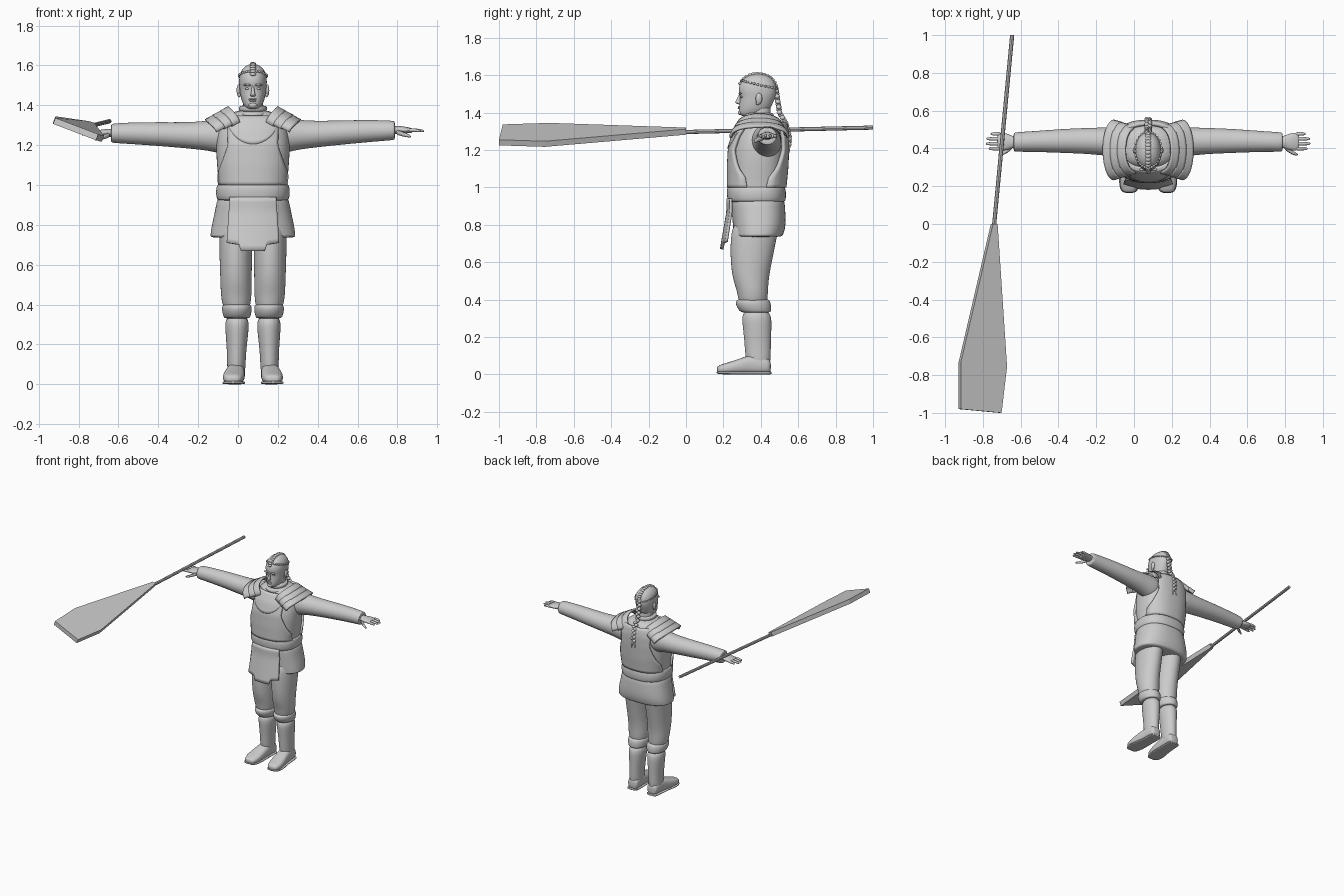
import bpy
import bmesh
import math
from mathutils import Vector

cube = bpy.data.objects.get("Cube")
if cube:
    bpy.data.objects.remove(cube)

CENTRE_X = 0.075
grey = bpy.data.materials.new("plain_grey")
grey.use_nodes = True
grey.diffuse_color = (0.6, 0.6, 0.6, 1)
grey.node_tree.nodes["Principled BSDF"].inputs["Base Color"].default_value = (0.6, 0.6, 0.6, 1)


def make(name, verts, faces, subdivide=0, thickness=0, angle=50):
    """Build a mesh object with optional thickness and subdivision."""
    mesh = bpy.data.meshes.new(name)
    mesh.from_pydata(verts, [], faces)
    bm = bmesh.new()
    bm.from_mesh(mesh)
    bmesh.ops.recalc_face_normals(bm, faces=bm.faces)
    bm.to_mesh(mesh)
    bm.free()
    mesh.materials.append(grey)
    obj = bpy.data.objects.new(name, mesh)
    obj.location.x = CENTRE_X
    bpy.context.collection.objects.link(obj)
    if thickness:
        solid = obj.modifiers.new("thickness", "SOLIDIFY")
        solid.thickness = thickness
        solid.offset = 0
    if subdivide:
        sub = obj.modifiers.new("smooth", "SUBSURF")
        sub.levels = sub.render_levels = subdivide
    bpy.ops.object.select_all(action="DESELECT")
    obj.select_set(True)
    bpy.context.view_layer.objects.active = obj
    if angle:
        bpy.ops.object.shade_smooth_by_angle(angle=math.radians(angle))
    return obj


def loft(name, rows, axis="z", sides=16, power=2, subdivide=2):
    """Skin rounded rings; a row is position, two centres, two radii."""
    verts, faces = [], []
    for pos, a, b, ra, rb in rows:
        for i in range(sides):
            t = math.tau * i / sides
            c, s = math.cos(t), math.sin(t)
            p = a + ra * math.copysign(abs(c) ** (2 / power), c)
            q = b + rb * math.copysign(abs(s) ** (2 / power), s)
            verts.append({"x": (pos, p, q), "y": (p, pos, q), "z": (p, q, pos)}[axis])
    for r in range(len(rows) - 1):
        for i in range(sides):
            j = (i + 1) % sides
            lo, hi = r * sides, (r + 1) * sides
            faces.append((lo + i, lo + j, hi + j, hi + i))
    faces.append(range(sides))
    faces.append(range((len(rows) - 1) * sides, len(rows) * sides))
    return make(name, verts, faces, subdivide)


def patch(name, func, nu, nv, thickness):
    """Grid sheet from func(u, v), both running from 0 to 1."""
    verts = [func(i / nu, j / nv) for j in range(nv + 1) for i in range(nu + 1)]
    w = nu + 1
    faces = [(j * w + i, j * w + i + 1, j * w + w + i + 1, j * w + w + i)
             for j in range(nv) for i in range(nu)]
    return make(name, verts, faces, thickness=thickness)


def blob(name, centre, size, tilt=None):
    """Small smooth ellipsoid."""
    bm = bmesh.new()
    bmesh.ops.create_uvsphere(bm, u_segments=12, v_segments=8, radius=1)
    verts = []
    for v in bm.verts:
        p = Vector(a * b for a, b in zip(v.co, size))
        if tilt:
            p = tilt.to_track_quat("Z", "Y") @ p
        verts.append(p + Vector(centre))
    faces = [[v.index for v in f.verts] for f in bm.faces]
    bm.free()
    return make(name, verts, faces, angle=80)


def stack(rows):
    """Turn height, half width, front y, back y into loft rows."""
    return [(z, 0, (f + b) / 2, w, (b - f) / 2) for z, w, f, b in rows]


def lookup(rows, z):
    for low, high in zip(rows, rows[1:]):
        if z <= high[0]:
            t = max(0, (z - low[0]) / (high[0] - low[0]))
            return [a + (b - a) * t for a, b in zip(low, high)]
    return rows[-1]


def surface(rows, x, z, side, lift, power):
    """Point on the front (-1) or back (1) of a stacked loft."""
    _, w, f, b = lookup(rows, z)
    depth = max(0, 1 - abs(x / w) ** power) ** (1 / power)
    return (x, (f + b) / 2 + side * ((b - f) / 2 * depth + lift), z)


# Tunic body and skirt
TORSO = [(0.9, .175, .24, .525), (1.0, .172, .235, .52), (1.1, .182, .235, .53),
         (1.2, .188, .24, .535), (1.28, .178, .265, .535), (1.34, .145, .3, .525),
         (1.38, .08, .32, .48)]
SKIRT = [(.735, .21, .262, .505), (.74, .217, .255, .52), (.8, .208, .25, .537),
         (.9, .185, .24, .53), (.97, .175, .235, .525)]
loft("tunic_body", stack(TORSO), sides=24, power=2.4)
loft("tunic_skirt", stack(SKIRT), sides=24, power=2.4)
loft("belt", stack([(.92, .165, .24, .52), (.924, .182, .222, .533), (.96, .188, .217, .537),
                    (1.0, .184, .217, .533), (1.012, .165, .235, .52)]), sides=24, power=2.4)

# Padded vest, narrow between the arms and wide under them
VEST = [(1.0, .168), (1.06, .17), (1.13, .145), (1.2, .122), (1.28, .125), (1.345, .12)]
for side, label in ((-1, "front"), (1, "back")):
    def vest(u, v, side=side):
        z = 1.0 + .345 * v
        return surface(TORSO, (2 * u - 1) * lookup(VEST, z)[1], z, side, .008, 2.4)
    patch("vest_" + label, vest, 20, 20, .018)


# Rounded bib on the chest
def bib(u, v):
    x = (2 * u - 1) * .125
    low = 1.335 - .13 * math.sqrt(max(0, 1 - (2 * u - 1) ** 2))
    return surface(TORSO, x, low + (1.345 - low) * v, -1, .015, 2.4)


patch("chest_bib", bib, 24, 8, .014)


# Stepped front flap
def flap(u, v):
    x = (2 * u - 1) * (.13 - .015 * v)
    edge = abs(2 * u - 1)
    low = .67 if edge < .52 else .70 + .02 * (edge - .5)
    z = low + (.94 - low) * v
    return (x, .188 + .035 * min(1, (z - .67) / .2) + 1.3 * x * x, z)


patch("front_flap", flap, 26, 10, .014)

# Rolled collar and neck
for z, r in ((1.352, .085), (1.383, .073)):
    loft("collar_roll", [(z - .017, 0, .39, r - .012, r - .002), (z - .01, 0, .388, r, r + .01),
                         (z + .01, 0, .388, r, r + .01), (z + .017, 0, .39, r - .012, r - .002)])
loft("neck", [(1.33, 0, .4, .055, .06), (1.4, 0, .395, .052, .058), (1.46, 0, .4, .05, .055)])

# Head
HEAD = [(1.38, .025, .3, .37), (1.39, .04, .284, .41), (1.415, .055, .281, .45),
        (1.45, .064, .285, .465), (1.485, .068, .288, .48), (1.51, .071, .28, .487),
        (1.545, .07, .282, .485), (1.58, .057, .303, .467), (1.6, .034, .335, .435),
        (1.608, .012, .365, .4)]
loft("head", stack(HEAD), sides=20, power=2.15)
loft("nose", [(1.443, 0, .29, .009, .006), (1.45, 0, .279, .015, .016), (1.458, 0, .277, .011, .015),
              (1.48, 0, .285, .007, .01), (1.5, 0, .29, .006, .008)], sides=10)
blob("upper_lip", (0, .284, 1.431), (.022, .007, .004))
blob("lower_lip", (0, .284, 1.423), (.019, .008, .005))
blob("chin", (0, .292, 1.4), (.022, .014, .014))
for s in (-1, 1):
    blob("eye", (s * .028, .297, 1.484), (.011, .008, .006))
    blob("brow", (s * .028, .289, 1.502), (.021, .009, .006))
    blob("ear", (s * .072, .39, 1.475), (.01, .018, .03))
    blob("ear_lobe", (s * .069, .384, 1.452), (.008, .011, .012))

# Plaited hairline around the crown, and a ridge over the top
for i in range(30):
    t = math.tau * i / 30
    z = 1.55 - .022 * math.cos(t - math.pi / 2)
    _, w, f, b = lookup(HEAD, z)
    spot = (w * math.cos(t), (f + b) / 2 + (b - f) / 2 * math.sin(t), z)
    blob("hair_plait", spot, (.008, .008, .006))
for i in range(14):
    t = math.pi * (.12 + .8 * i / 13)
    blob("crown_plait", (0, .383 - .098 * math.cos(t), 1.525 + .083 * math.sin(t)),
         (.016, .013, .009))


# Hanging braid with tail
BRAID = [(1.2, .548), (1.27, .552), (1.34, .535), (1.4, .5), (1.5, .485), (1.53, .48)]
for i in range(22):
    z = 1.53 - .3 * i / 21
    s = 1 if i % 2 else -1
    y = lookup(BRAID, z)[1]
    blob("braid_strand", (s * .007, y, z), (.015, .014, .012), Vector((s * .5, 0, 1)))
for s in (-1, 1):
    loft("braid_tail", [(1.18, s * .018, .55, .003, .003), (1.21, s * .012, .552, .008, .007),
                        (1.25, 0, .552, .009, .008)], sides=8, subdivide=1)

# Legs, cuffs, boots, layered shoulder guards, arms and hands
for s, label in ((1, "left_"), (-1, "right_")):
    def mirrored(rows, s=s):
        return [(p, s * a, b, ra, rb) for p, a, b, ra, rb in rows]

    loft(label + "trouser", mirrored([
        (.37, .08, .36, .06, .07), (.4, .083, .358, .072, .08), (.45, .084, .355, .079, .085),
        (.52, .085, .345, .08, .1), (.62, .086, .35, .083, .115), (.72, .086, .36, .085, .125),
        (.84, .085, .38, .084, .13)]))
    loft(label + "boot_cuff", mirrored([
        (.33, .08, .375, .058, .07), (.335, .08, .372, .068, .085), (.365, .081, .362, .076, .096),
        (.395, .081, .357, .077, .095), (.405, .081, .36, .06, .075)]))
    loft(label + "boot_shaft", mirrored([
        (.03, .085, .39, .045, .06), (.1, .083, .385, .047, .07), (.18, .082, .383, .05, .072),
        (.27, .08, .38, .06, .08), (.35, .08, .375, .062, .08)]))
    loft(label + "boot_foot", mirrored([
        (.165, .1, .026, .025, .014), (.18, .1, .028, .045, .024), (.23, .098, .034, .057, .032),
        (.3, .092, .046, .052, .044), (.36, .086, .056, .046, .055), (.43, .084, .05, .046, .048),
        (.455, .084, .042, .035, .035)]), "y", power=2.6)
    loft(label + "boot_sole", mirrored([
        (.163, .1, .011, .028, .006), (.18, .1, .009, .05, .008), (.24, .098, .008, .061, .008),
        (.33, .088, .008, .047, .008), (.44, .085, .008, .049, .008),
        (.458, .085, .008, .035, .008)]), "y", power=4)

    for k in range(3):
        def guard(u, v, k=k, s=s):
            arc = math.sin(math.pi * v)
            x = .065 + .038 * k + .042 * u + .055 * arc
            y = .392 - (.118 + .012 * k + .012 * u) * math.cos(math.pi * v)
            z = 1.315 - .014 * k + (.075 - .008 * k) * arc ** .7 - .022 * u
            return (s * x, y, z)
        patch(label + "shoulder_guard", guard, 4, 20, .014)

    droop = 0 if s > 0 else .014

    def limb(name, rows, sides=16, subdivide=2, s=s, droop=droop, label=label):
        rows = [(s * x, y, z - droop * x / .7, ry, rz) for x, y, z, ry, rz in rows]
        return loft(label + name, rows, "x", sides, subdivide=subdivide)

    limb("sleeve", [
        (.08, .43, 1.25, .075, .08), (.14, .43, 1.245, .085, .095), (.2, .435, 1.252, .078, .08),
        (.3, .44, 1.254, .071, .068), (.45, .44, 1.264, .065, .062), (.6, .437, 1.272, .056, .056),
        (.7, .434, 1.274, .053, .05), (.712, .434, 1.274, .05, .047), (.712, .434, 1.274, .03, .03)])
    limb("palm", [
        (.68, .434, 1.275, .026, .022), (.715, .434, 1.276, .03, .021), (.75, .435, 1.277, .047, .019),
        (.79, .437, 1.274, .049, .014), (.8, .437, 1.273, .042, .01)])
    for k, reach in enumerate((.845, .86, .858, .835)):
        y = .399 + .026 * k
        limb("finger", [
            (.775, y, 1.275, .011, .011), (.81, y, 1.276, .011, .01),
            (reach - .012, y, 1.272, .009, .008), (reach, y, 1.27, .005, .004)], 8, 1)
    limb("thumb", [
        (.715, .415, 1.268, .016, .016), (.745, .388, 1.258, .014, .014),
        (.775, .372, 1.248, .011, .01), (.795, .367, 1.243, .005, .005)], 8, 1)

# Paddle shaft
shaft_end = Vector((-.645 - CENTRE_X, 1, 1.32))
shaft_root = Vector((-.742 - CENTRE_X, -.02, 1.296))
along = shaft_end - shaft_root
turn = along.to_track_quat("Z", "Y")
ring = [turn @ Vector((math.cos(i * math.tau / 8), math.sin(i * math.tau / 8), 0)) * .011
        for i in range(8)]
make("paddle_shaft", [p + e for e in (shaft_root, shaft_end) for p in ring],
     [(i, (i + 1) % 8, (i + 1) % 8 + 8, i + 8) for i in range(8)] + [range(8), range(8, 16)], angle=0)

# Paddle blade, a tilted flat slab
outline = [(-.728, 0, 1.297), (-.752, 0, 1.305), (-.922, -.73, 1.33), (-.922, -.98, 1.322),
           (-.707, -1, 1.24), (-.678, -.755, 1.232)]
half = Vector((.006, 0, .015))
points = [Vector(p) - Vector((CENTRE_X, 0, 0)) for p in outline]
n = len(points)
make("paddle_blade", [p + half for p in points] + [p - half for p in points],
     [range(n), range(n, 2 * n)] + [(i, (i + 1) % n, (i + 1) % n + n, i + n) for i in range(n)],
     angle=0)
